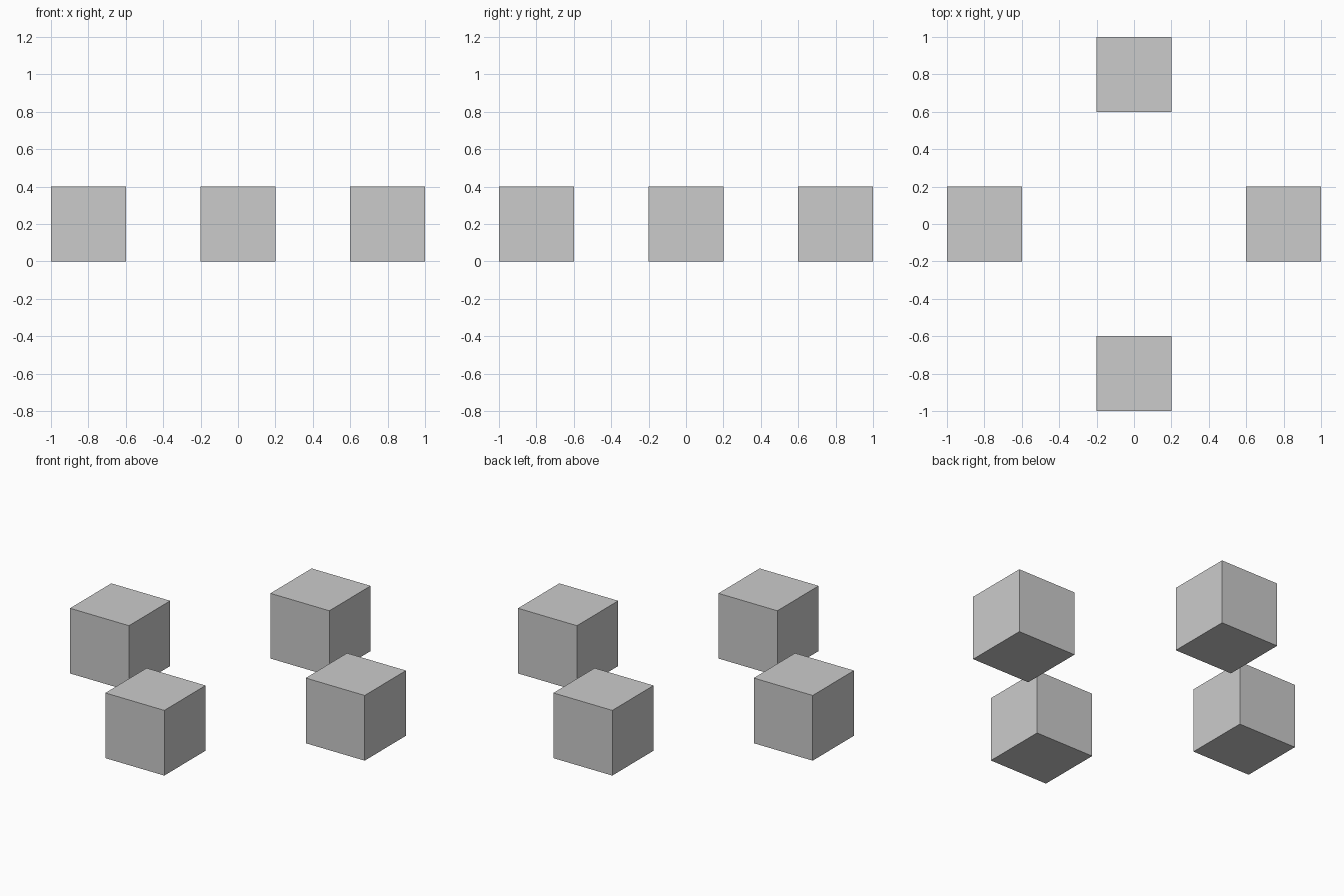
import bpy

if "Cube" in bpy.data.objects:
    bpy.data.objects.remove(bpy.data.objects["Cube"])

SIZE = 0.4     # cube edge length
OFFSET = 0.8   # distance of each cube centre from the middle

# Four identical cubes standing in a cross around the centre
positions = {
    "front_cube": (0, -OFFSET),
    "back_cube": (0, OFFSET),
    "left_cube": (-OFFSET, 0),
    "right_cube": (OFFSET, 0),
}

for name, (x, y) in positions.items():
    bpy.ops.mesh.primitive_cube_add(size=SIZE, location=(x, y, SIZE / 2))
    cube = bpy.context.object
    cube.name = name
    cube.data.name = name
